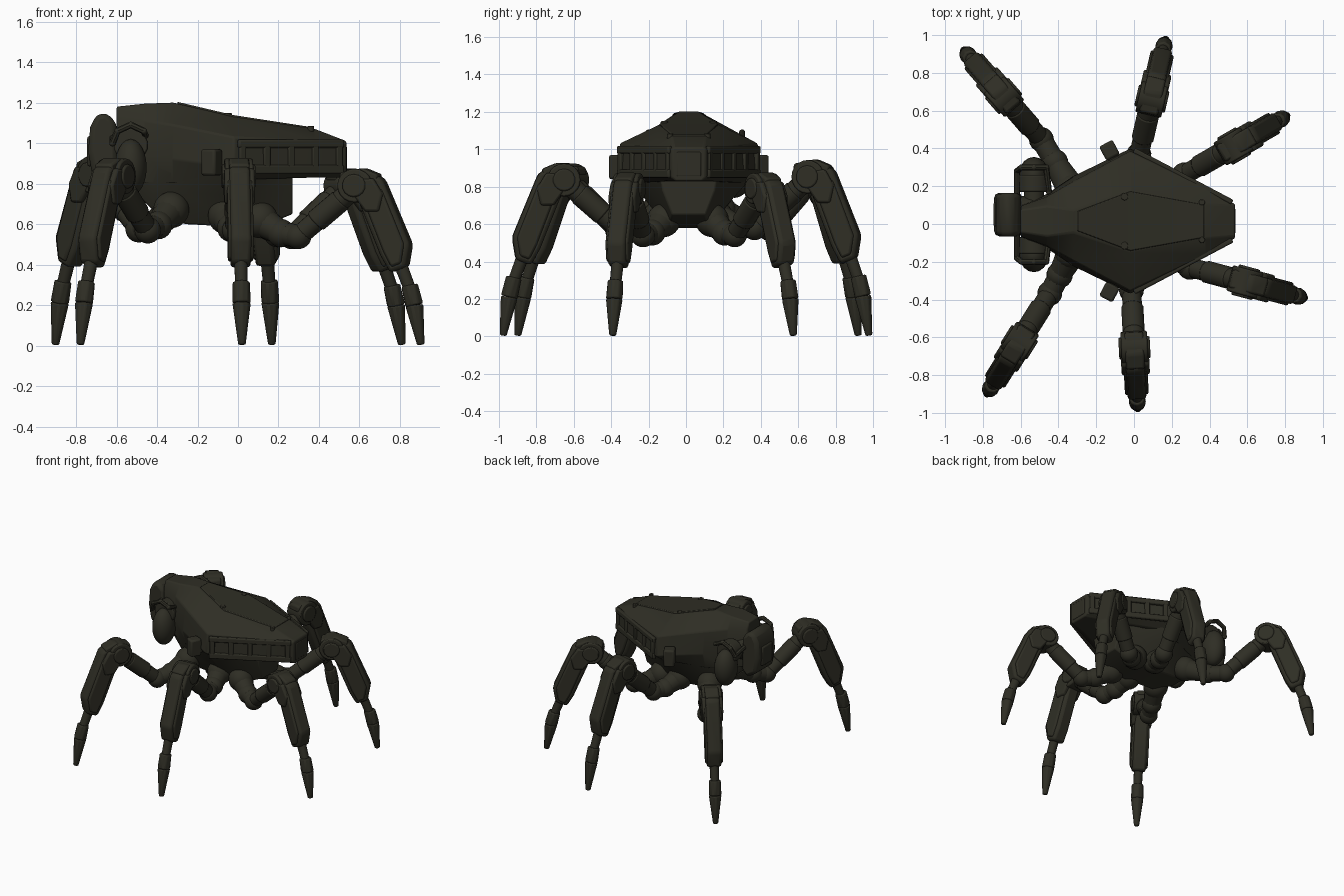
import bpy, bmesh, math
from mathutils import Vector, Matrix

old = bpy.data.objects.get("Cube")
if old:
    bpy.data.objects.remove(old, do_unlink=True)

olive = bpy.data.materials.new("dark olive")
olive.use_nodes = True
colour = (0.028, 0.027, 0.018, 1)
olive.diffuse_color = colour
olive.node_tree.nodes["Principled BSDF"].inputs["Base Color"].default_value = colour
parts = []


def finish(name, bm, matrix=None, bevel=0):
    bmesh.ops.recalc_face_normals(bm, faces=bm.faces)
    if matrix:
        bm.transform(matrix)
    mesh = bpy.data.meshes.new(name)
    bm.to_mesh(mesh)
    bm.free()
    mesh.materials.append(olive)
    ob = bpy.data.objects.new(name, mesh)
    bpy.context.collection.objects.link(ob)
    if bevel:
        mod = ob.modifiers.new("bevel", "BEVEL")
        mod.width, mod.segments = bevel, 2
    parts.append(ob)
    return ob


def rod(name, p, q, r0, r1=None, matrix=None, segs=14, bevel=0.008):
    p, q = Vector(p), Vector(q)
    bm = bmesh.new()
    turn = (q - p).to_track_quat("Z", "Y").to_matrix().to_4x4()
    bmesh.ops.create_cone(bm, cap_ends=True, segments=segs, radius1=r0,
                          radius2=r0 if r1 is None else r1, depth=(q - p).length,
                          matrix=Matrix.Translation((p + q) / 2) @ turn)
    return finish(name, bm, matrix, bevel)


def ball(name, centre, size, matrix=None):
    bm = bmesh.new()
    bmesh.ops.create_uvsphere(bm, u_segments=18, v_segments=12, radius=1,
                              matrix=Matrix.Translation(centre) @ Matrix.Diagonal((*size, 1)))
    return finish(name, bm, matrix)


def box(name, centre, size, matrix=None, bevel=0.012):
    bm = bmesh.new()
    bmesh.ops.create_cube(bm, size=1,
                          matrix=Matrix.Translation(centre) @ Matrix.Diagonal((*size, 1)))
    return finish(name, bm, matrix, bevel)


def prism(name, profile, width, matrix=None, bevel=0.012):
    """Side profile in x and z, extruded evenly along y."""
    bm = bmesh.new()
    face = bm.faces.new([bm.verts.new((x, -width / 2, z)) for x, z in profile])
    new = bmesh.ops.extrude_face_region(bm, geom=[face])["geom"]
    bmesh.ops.translate(bm, vec=(0, width, 0),
                        verts=[v for v in new if isinstance(v, bmesh.types.BMVert)])
    return finish(name, bm, matrix, bevel)


def loft(name, stations, matrix=None, bevel=0):
    """Mirrored cross-sections of (y, z) half points, joined along x."""
    bm = bmesh.new()
    rings = []
    for x, half in stations:
        ring = list(half) + [(-y, z) for y, z in reversed(half)]
        rings.append([bm.verts.new((x, y, z)) for y, z in ring])
    n = len(rings[0])
    for a, b in zip(rings, rings[1:]):
        for i in range(n):
            bm.faces.new((a[i], a[(i + 1) % n], b[(i + 1) % n], b[i]))
    bm.faces.new(rings[0])
    bm.faces.new(rings[-1])
    return finish(name, bm, matrix, bevel)


shift = Matrix.Translation((0, 0.015, 0))

# Armoured upper shell with an overhanging rear rim
loft("upper_shell", [
    (-0.60, [(0.06, 1.18), (0.08, 1.13), (0.085, 0.95), (0.07, 0.84)]),
    (-0.46, [(0.08, 1.195), (0.13, 1.11), (0.145, 0.94), (0.13, 0.80)]),
    (-0.32, [(0.06, 1.20), (0.21, 1.09), (0.24, 0.92), (0.20, 0.80)]),
    (-0.02, [(0.16, 1.13), (0.37, 1.03), (0.385, 0.88), (0.30, 0.82)]),
    (0.38, [(0.09, 1.07), (0.18, 1.01), (0.18, 0.86), (0.12, 0.83)]),
    (0.535, [(0.08, 1.01), (0.09, 1.00), (0.09, 0.85), (0.07, 0.83)]),
], shift, 0.008)

# Hull below, its front half sloping straight down from the shell
loft("underbody", [
    (-0.58, [(0.07, 0.92), (0.07, 0.87), (0.05, 0.82)]),
    (-0.42, [(0.16, 0.93), (0.15, 0.79), (0.09, 0.67)]),
    (-0.26, [(0.26, 0.91), (0.21, 0.76), (0.12, 0.60)]),
    (-0.04, [(0.36, 0.87), (0.24, 0.74), (0.12, 0.588)]),
    (0.10, [(0.24, 0.86), (0.19, 0.75), (0.11, 0.58)]),
    (0.27, [(0.15, 0.86), (0.14, 0.78), (0.09, 0.65)]),
], shift, 0.008)

# Thin raised deck plate over the spine
loft("deck_plate", [
    (-0.30, [(0.05, 1.204), (0.055, 1.18)]),
    (-0.02, [(0.155, 1.138), (0.16, 1.12)]),
    (0.37, [(0.085, 1.078), (0.09, 1.06)]),
], shift, 0.004)

for side in (-1, 1):
    # Rear rim frames around a row of ports
    start, end = Vector((0.0, side * 0.375, 0)), Vector((0.52, side * 0.1, 0))
    run = end - start
    yaw = Matrix.Rotation(math.atan2(run.y, run.x), 4, "Z")
    for i in range(5):
        spot = start.lerp(end, 0.04 + i * 0.23)
        box("rim_post", (0, 0, 0), (0.035, 0.026, 0.12),
            shift @ Matrix.Translation((spot.x, spot.y, 0.935)) @ yaw, 0.006)
    mid = start.lerp(end, 0.5)
    for z, tall in ((0.997, 0.04), (0.87, 0.045)):
        box("rim_rail", (0, 0, 0), (run.length, 0.028, tall),
            shift @ Matrix.Translation((mid.x, mid.y, z)) @ yaw, 0.008)
    # Flank boxes aligned to the front slope, and small deck studs
    flank = (shift @ Matrix.Translation((-0.13, side * 0.375, 0.905))
             @ Matrix.Rotation(side * math.radians(28), 4, "Z"))
    box("flank_box", (0, 0, 0), (0.08, 0.085, 0.13), flank)
    box("flank_mount", (0, -side * 0.05, 0), (0.06, 0.09, 0.10), flank)
    rod("deck_stud", (-0.05, side * 0.13, 1.10), (-0.05, side * 0.13, 1.15), 0.02,
        matrix=shift, bevel=0.004)
    rod("rear_stud", (0.36, side * 0.1, 1.04), (0.36, side * 0.1, 1.085), 0.016,
        matrix=shift, bevel=0.004)
box("tail_panel", (0.53, 0, 0.92), (0.016, 0.13, 0.13), shift, 0.005)

# Head, neck, side pods and guard bars
head = Matrix.Translation((0, 0.05, 0))
prism("head", [(-0.72, 0.84), (-0.74, 0.96), (-0.73, 1.08), (-0.70, 1.14), (-0.65, 1.15),
               (-0.60, 1.10), (-0.59, 0.84), (-0.64, 0.79)], 0.23, head, 0.03)
box("face_plate", (-0.73, 0, 0.96), (0.03, 0.13, 0.15), head)
rod("neck", (-0.64, 0, 0.98), (-0.40, 0, 0.95), 0.10, matrix=head)
for side in (-1, 1):
    ball("pod", (-0.53, side * 0.21, 0.88), (0.08, 0.095, 0.14), head)
    rod("pod_collar", (-0.53, side * 0.12, 0.99), (-0.53, side * 0.21, 0.99), 0.085, matrix=head)
    rod("pod_axle", (-0.53, 0, 0.98), (-0.53, side * 0.2, 0.98), 0.055, matrix=head)
    bar = [(-0.62, side * 0.08, 1.03), (-0.62, side * 0.23, 1.0),
           (-0.595, side * 0.25, 1.06), (-0.53, side * 0.25, 1.09),
           (-0.465, side * 0.25, 1.06), (-0.45, side * 0.12, 1.02)]
    for a, b in zip(bar, bar[1:]):
        rod("guard_bar", a, b, 0.016, matrix=head, segs=8, bevel=0)
        ball("guard_bend", b, (0.016,) * 3, head)


# Each leg is drawn with its toe at the local origin and x pointing outward
def leg(name, foot, direction, tall, anchor):
    m = (Matrix.Translation((foot[0], foot[1], 0))
         @ Matrix.Rotation(math.radians(direction), 4, "Z") @ Matrix.Diagonal((1, 1, tall, 1)))
    knee, elbow = (-0.335, 0, 0.836), (-0.64, 0, 0.57)
    prism(name + "_shin", [(-0.32, 0.89), (-0.25, 0.90), (-0.20, 0.87), (-0.06, 0.53),
                           (-0.08, 0.41), (-0.16, 0.38), (-0.21, 0.47), (-0.32, 0.75)],
          0.10, m, 0.018)
    prism(name + "_shin_guard", [(-0.27, 0.80), (-0.20, 0.82), (-0.085, 0.53),
                                 (-0.10, 0.43), (-0.15, 0.41), (-0.19, 0.49), (-0.27, 0.70)],
          0.126, m)
    prism(name + "_shin_shoulder", [(-0.33, 0.87), (-0.24, 0.875), (-0.19, 0.79),
                                    (-0.21, 0.70), (-0.28, 0.70), (-0.33, 0.77)], 0.15, m)
    prism(name + "_knee_hood", [(-0.42, 0.86), (-0.415, 0.905), (-0.30, 0.928),
                                (-0.22, 0.895), (-0.23, 0.83)], 0.10, m)
    rod(name + "_knee", (-0.335, -0.07, 0.836), (-0.335, 0.07, 0.836), 0.088, matrix=m, segs=20)
    rod(name + "_knee_cap", (-0.335, -0.083, 0.836), (-0.335, 0.083, 0.836), 0.06, matrix=m)
    rod(name + "_ankle", (-0.13, 0, 0.46), (-0.055, 0, 0.26), 0.034, 0.03, m)
    rod(name + "_toe_cuff", (-0.07, 0, 0.315), (-0.045, 0, 0.21), 0.044, 0.047, m, 8)
    rod(name + "_toe", (-0.045, 0, 0.21), (-0.012, 0, 0.004), 0.047, 0.02, m, 8)
    rod(name + "_thigh", elbow, knee, 0.052, 0.056, m)
    rod(name + "_thigh_cuff", (-0.55, 0, 0.649), (-0.42, 0, 0.762), 0.06, matrix=m)
    ball(name + "_elbow", elbow, (0.066,) * 3, m)
    # Hip link back to the underbody
    joint, anchor = m @ Vector(elbow), Vector(anchor)
    low = joint.lerp(anchor, 0.45) - Vector((0, 0, 0.02))
    rod(name + "_hip_link", joint, low, 0.058)
    ball(name + "_hip_bend", low, (0.07,) * 3)
    rod(name + "_hip_arm", low, anchor, 0.06, 0.08)
    ball(name + "_hip", anchor, (0.09,) * 3)


leg("front_left_leg", (-0.91, 0.93), 131, 1.01, (-0.33, 0.18, 0.67))
leg("middle_left_leg", (0.17, 0.99), 77, 1.02, (-0.06, 0.16, 0.64))
leg("rear_left_leg", (0.82, 0.58), 30, 0.945, (0.11, 0.14, 0.62))
leg("rear_right_leg", (0.915, -0.395), -15, 0.945, (0.11, -0.12, 0.62))
leg("middle_right_leg", (0.02, -0.99), -87, 1.0, (-0.06, -0.14, 0.64))
leg("front_right_leg", (-0.785, -0.91), -122, 1.0, (-0.33, -0.15, 0.67))

# Smooth rounded surfaces while keeping hard edges
bpy.ops.object.select_all(action="DESELECT")
for ob in parts:
    ob.select_set(True)
bpy.context.view_layer.objects.active = parts[0]
bpy.ops.object.shade_smooth_by_angle(angle=math.radians(32))
